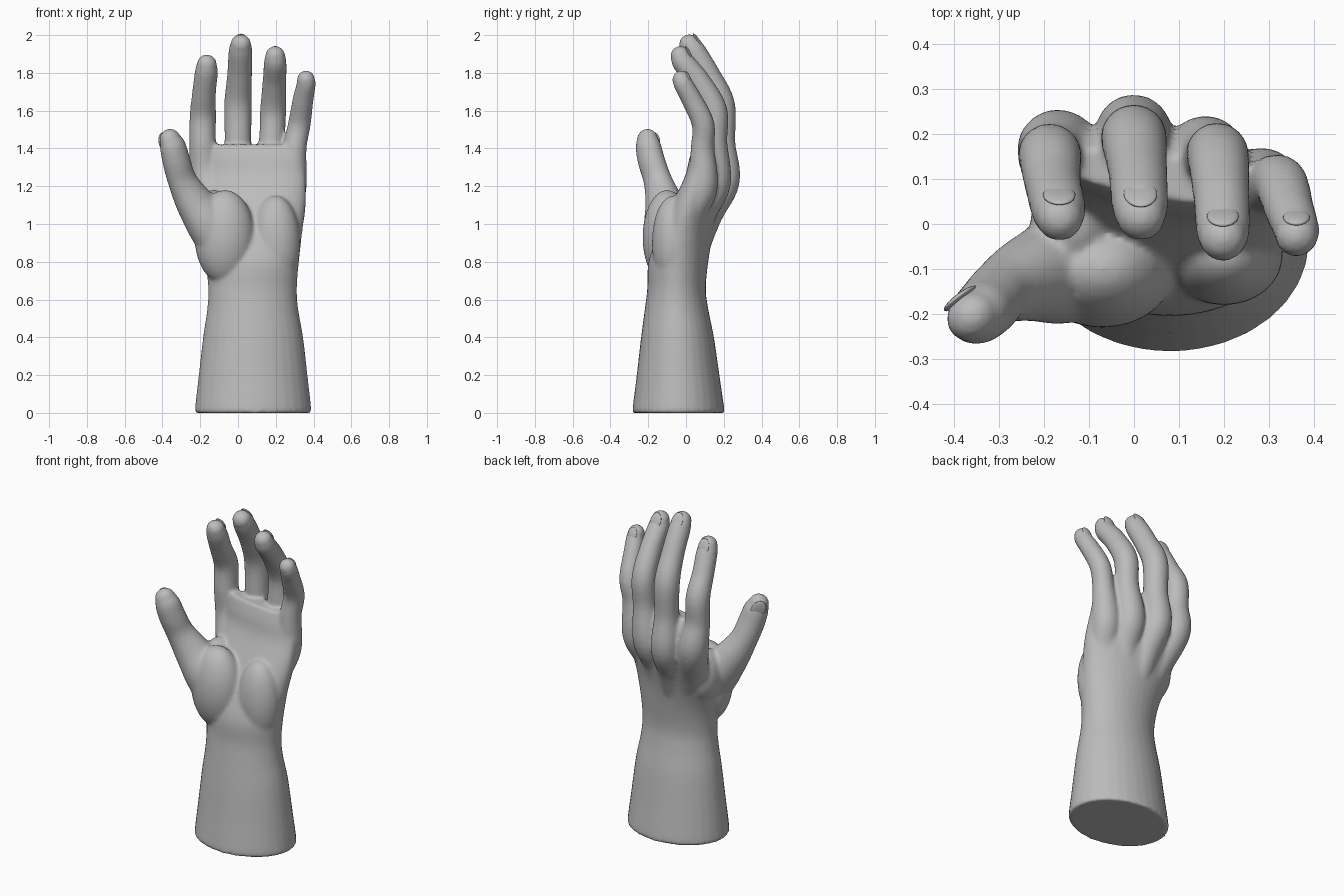
import bpy
import bmesh
from math import cos, sin, pi
from mathutils import Vector, Matrix

if "Cube" in bpy.data.objects:
    bpy.data.objects.remove(bpy.data.objects["Cube"], do_unlink=True)

SIDES = 32
GROW = 0.003  # makes up for the shrinkage of the smoothing


def make_material(name, color):
    material = bpy.data.materials.new(name)
    material.use_nodes = True
    material.diffuse_color = color
    material.node_tree.nodes["Principled BSDF"].inputs["Base Color"].default_value = color
    return material


def spline(points, steps=6):
    """Smooth curve through points of any dimension."""
    pts = [Vector(p) for p in points]
    pts = [pts[0]] + pts + [pts[-1]]
    result = []
    for a, b, c, d in zip(pts, pts[1:], pts[2:], pts[3:]):
        for i in range(steps):
            t = i / steps
            result.append(b + (c - a) * (t / 2)
                          + (a * 2 - b * 5 + c * 4 - d) * (t * t / 2)
                          + (b * 3 - a - c * 3 + d) * (t * t * t / 2))
    result.append(pts[-1])
    return result


def loft(bm, rings):
    """Closed skin over a row of rings."""
    loops = [[bm.verts.new(p) for p in ring] for ring in rings]
    for low, high in zip(loops, loops[1:]):
        for i in range(SIDES):
            j = (i + 1) % SIDES
            bm.faces.new((low[i], low[j], high[j], high[i]))
    bm.faces.new(reversed(loops[0]))
    bm.faces.new(loops[-1])


def frame(tangent, side):
    t = tangent.normalized()
    s = (side - t * side.dot(t)).normalized()
    return s, t, t.cross(s)


def section(center, side, normal, width, depth):
    angles = [2 * pi * i / SIDES for i in range(SIDES)]
    return [center + side * (cos(a) * width) + normal * (sin(a) * depth) for a in angles]


def digit(bm, points, side, depth=1.0):
    """Tube with changing radius and a rounded tip."""
    path = spline(points)
    rings = []
    for i, p in enumerate(path):
        before, after = path[max(i - 1, 0)], path[min(i + 1, len(path) - 1)]
        s, t, n = frame((after - before).to_3d(), side)
        r = p[3] + GROW
        rings.append(section(p.to_3d(), s, n, r, r * depth))
    for k in range(1, 6):
        a = k * pi / 11
        rings.append(section(p.to_3d() + t * (r * sin(a)), s, n, r * cos(a), r * cos(a) * depth))
    loft(bm, rings)


def pad(bm, center, radii):
    matrix = Matrix.Translation(center) @ Matrix.Diagonal((*radii, 1))
    bmesh.ops.create_uvsphere(bm, u_segments=32, v_segments=20, radius=1, matrix=matrix)


def add_object(name, bm, material):
    bmesh.ops.recalc_face_normals(bm, faces=bm.faces)
    mesh = bpy.data.meshes.new(name)
    bm.to_mesh(mesh)
    bm.free()
    mesh.materials.append(material)
    obj = bpy.data.objects.new(name, mesh)
    bpy.context.collection.objects.link(obj)
    bpy.ops.object.select_all(action='DESELECT')
    obj.select_set(True)
    bpy.context.view_layer.objects.active = obj
    return obj


grey = make_material("plain grey", (0.5, 0.5, 0.5, 1))

# Forearm and palm: height, centre x, centre y, half width, half depth, twist
arm = [
    (0, .08, -.04, .3, .235, 0),
    (.02, .08, -.04, .305, .24, 0),
    (.2, .08, -.042, .285, .216, 0),
    (.4, .08, -.045, .262, .19, 0),
    (.55, .078, -.05, .238, .165, 0),
    (.66, .077, -.05, .232, .152, 0),
    (.8, .075, -.04, .245, .155, -.04),
    (.95, .07, 0, .268, .14, -.12),
    (1.1, .075, .055, .285, .122, -.18),
    (1.25, .075, .105, .285, .095, -.2),
    (1.35, .07, .11, .275, .075, -.18),
    (1.42, .06, .105, .25, .045, -.16),
]

# Digits, from the wrist to the tip: x, y, z, radius
fingers = {
    "index": [(0, -.02, .8, .09), (-.1, .08, 1.05, .085), (-.165, .165, 1.25, .085),
              (-.186, .15, 1.42, .068), (-.186, .148, 1.57, .067), (-.18, .09, 1.69, .06),
              (-.168, .035, 1.8, .058), (-.165, .015, 1.845, .05)],
    "middle": [(.05, 0, .8, .09), (.02, .11, 1.05, .08), (0, .2, 1.23, .082),
               (0, .19, 1.43, .068), (0, .187, 1.63, .07), (.008, .12, 1.78, .063),
               (.013, .045, 1.91, .06), (.015, .018, 1.95, .052)],
    "ring": [(.1, 0, .8, .09), (.14, .07, 1.05, .085), (.155, .15, 1.22, .085),
             (.178, .15, 1.43, .066), (.186, .15, 1.6, .066), (.193, .07, 1.75, .06),
             (.197, -.01, 1.85, .057), (.197, -.03, 1.89, .05)],
    "little": [(.15, -.04, .8, .09), (.24, .02, 1.05, .085), (.28, .085, 1.2, .08),
               (.3, .088, 1.4, .06), (.325, .09, 1.53, .057), (.345, .03, 1.66, .052),
               (.36, -.012, 1.735, .048), (.36, -.025, 1.765, .045)],
}
thumb = [(-.04, -.09, .8, .11), (-.15, -.1, 1, .125), (-.235, -.12, 1.12, .1),
         (-.295, -.15, 1.23, .077), (-.325, -.182, 1.33, .074),
         (-.345, -.2, 1.41, .069), (-.358, -.205, 1.445, .057)]
across = Vector((1, 0, 0))
thumb_side = Vector((.75, .6, 0))

# Hand: overlapping volumes fused into one skin
skin = bmesh.new()
rings = []
for z, x, y, width, depth, twist in spline(arm):
    s, n = Vector((cos(twist), sin(twist), 0)), Vector((-sin(twist), cos(twist), 0))
    rings.append(section(Vector((x, y, z)), s, n, width + GROW, depth + GROW))
loft(skin, rings)
for points in fingers.values():
    digit(skin, points, across)
digit(skin, thumb, thumb_side, depth=.9)
pad(skin, (-.07, -.1, .93), (.16, .13, .25))   # thumb muscle
pad(skin, (.2, -.07, .9), (.13, .11, .25))     # heel of the hand
pad(skin, (-.13, 0, 1.02), (.1, .12, .16))     # web beside the thumb
hand = add_object("hand", skin, grey)

remesh = hand.modifiers.new("fuse", 'REMESH')
remesh.mode = 'VOXEL'
remesh.voxel_size = 0.01
remesh.use_smooth_shade = True
soften = hand.modifiers.new("soften", 'SMOOTH')
soften.factor = 0.5
soften.iterations = 9
for name in ("fuse", "soften"):
    bpy.ops.object.modifier_apply(modifier=name)
bpy.ops.object.shade_smooth()

# Nails: thin shields set into the back of each tip
digits = {name: (points, across, 1.0) for name, points in fingers.items()}
digits["thumb"] = (thumb, thumb_side, .9)
for name, (points, side, depth) in digits.items():
    low, tip = Vector(points[-2]), Vector(points[-1])
    s, t, n = frame((tip - low).to_3d(), side)
    r = low[3]
    center = low.lerp(tip, .7).to_3d() + n * ((low[3] + tip[3]) / 2 * depth - .007)
    axes = Matrix((s, t, n)).transposed().to_4x4()
    shape = Matrix.Diagonal((r * .62, r * .85, .01, 1))
    nail = bmesh.new()
    bmesh.ops.create_uvsphere(nail, u_segments=24, v_segments=12, radius=1,
                              matrix=Matrix.Translation(center) @ axes @ shape)
    add_object(name + "_nail", nail, grey)
    bpy.ops.object.shade_smooth()
